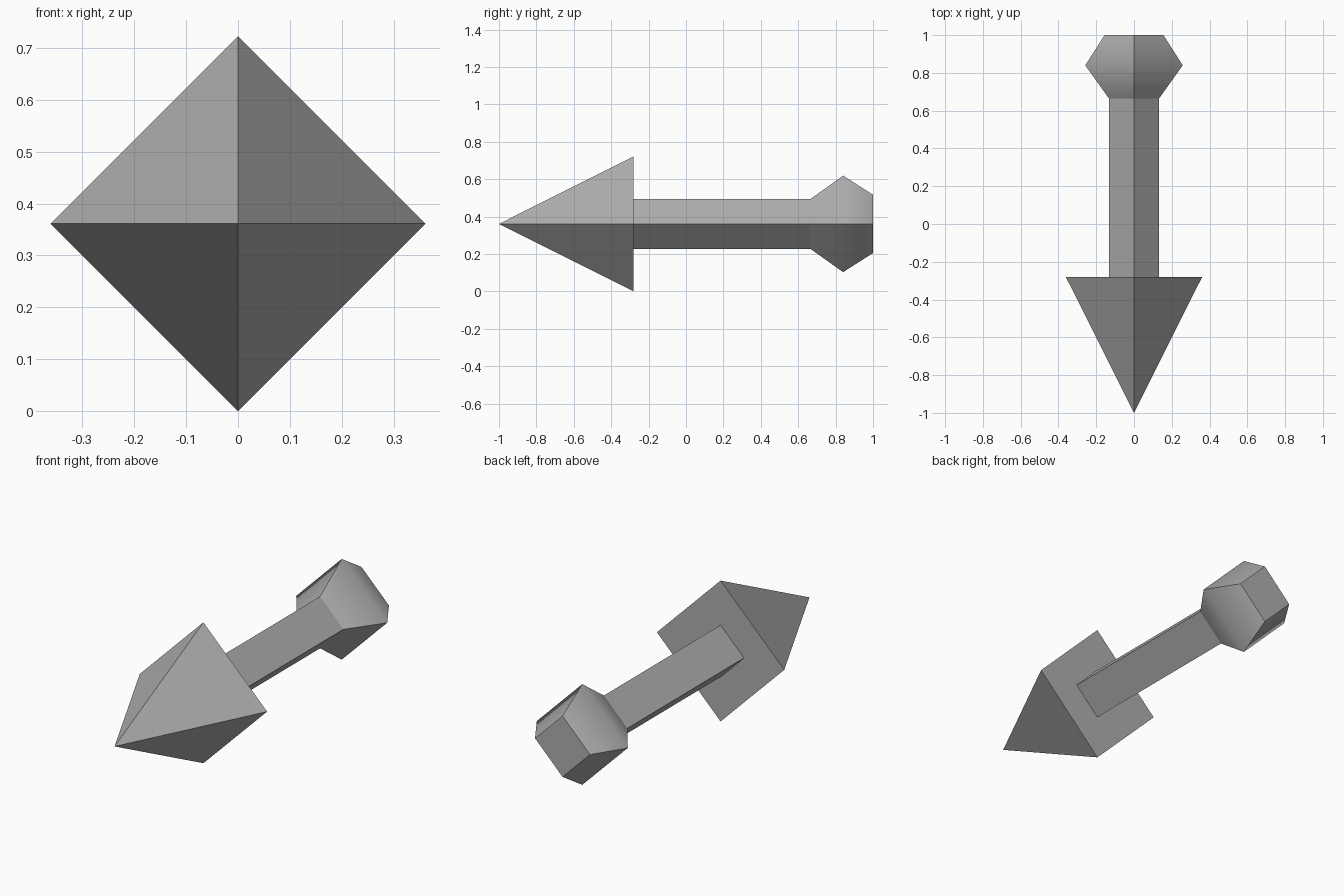
import bpy
import bmesh
from math import radians, sin, cos, pi

cube = bpy.data.objects.get("Cube")
if cube:
    bpy.data.objects.remove(cube, do_unlink=True)

SIDES = 4
AXIS_Z = 0.361

grey = bpy.data.materials.new("mid grey")
grey.use_nodes = True
colour = (0.43, 0.43, 0.43, 1)
grey.diffuse_color = colour
grey.node_tree.nodes["Principled BSDF"].inputs["Base Color"].default_value = colour


def lathe(name, profile, cap_back=False):
    """Sweep (y, radius) points round the arrow axis as a diamond section."""
    bm = bmesh.new()
    rings = []
    for y, r in profile:
        if r == 0:
            rings.append([bm.verts.new((0, y, AXIS_Z))] * SIDES)
        else:
            angles = [2 * pi * i / SIDES for i in range(SIDES)]
            rings.append([bm.verts.new((r * cos(a), y, AXIS_Z + r * sin(a))) for a in angles])
    for a, b in zip(rings, rings[1:]):
        for i in range(SIDES):
            j = (i + 1) % SIDES
            corners = list(dict.fromkeys((a[i], a[j], b[j], b[i])))
            bm.faces.new(corners)
    if cap_back:
        bm.faces.new(rings[-1])
    # Wind every face away from the axis, or backwards on the end cap
    bm.normal_update()
    for f in bm.faces:
        c = f.calc_center_median()
        outward = f.normal.x * c.x + f.normal.z * (c.z - AXIS_Z)
        if (outward if abs(outward) > 1e-4 else f.normal.y) < 0:
            f.normal_flip()
    mesh = bpy.data.meshes.new(name)
    bm.to_mesh(mesh)
    bm.free()
    mesh.materials.append(grey)
    obj = bpy.data.objects.new(name, mesh)
    bpy.context.collection.objects.link(obj)
    return obj


# Pointed head and plain shaft
lathe("arrow_head", [(-1, 0), (-0.28, 0.361)], cap_back=True)
lathe("shaft", [(-0.28, 0.133), (0.665, 0.133)])

# Flared knob at the tail, softened across its widest ring
knob = lathe("tail_knob", [(0.665, 0.133), (0.84, 0.258), (1, 0.156)], cap_back=True)
bpy.ops.object.select_all(action="DESELECT")
knob.select_set(True)
bpy.context.view_layer.objects.active = knob
bpy.ops.object.shade_smooth_by_angle(angle=radians(60))
